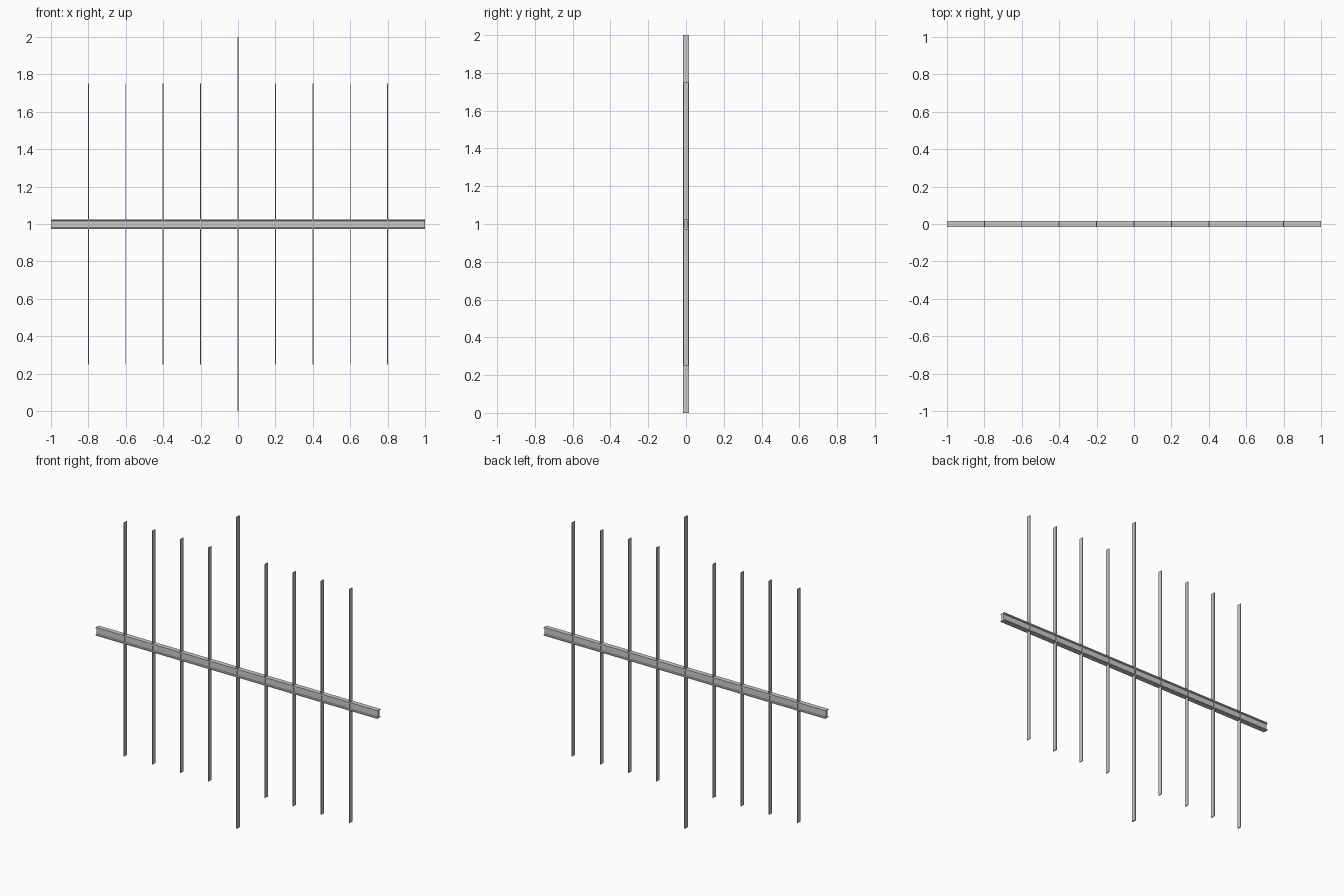
import bpy
import bmesh

if "Cube" in bpy.data.objects:
    bpy.data.objects.remove(bpy.data.objects["Cube"])


def box(name, center, size):
    bm = bmesh.new()
    bmesh.ops.create_cube(bm, size=1)
    bmesh.ops.scale(bm, vec=size, verts=bm.verts)
    bmesh.ops.translate(bm, vec=center, verts=bm.verts)
    return finish(name, bm)


def finish(name, bm):
    bmesh.ops.recalc_face_normals(bm, faces=bm.faces)
    mesh = bpy.data.meshes.new(name)
    bm.to_mesh(mesh)
    bm.free()
    obj = bpy.data.objects.new(name, mesh)
    bpy.context.collection.objects.link(obj)
    return obj


# Horizontal boom: shallow I-section swept along x
half = [(0.015, 0.972), (0.015, 0.979), (0.009, 0.982),
        (0.009, 1.015), (0.015, 1.018), (0.015, 1.025)]
profile = half + [(-y, z) for y, z in reversed(half)]
bm = bmesh.new()
face = bm.faces.new([bm.verts.new((-1, y, z)) for y, z in profile])
ext = bmesh.ops.extrude_face_region(bm, geom=[face], use_keep_orig=True)
bmesh.ops.translate(bm, vec=(2, 0, 0),
                    verts=[v for v in ext["geom"] if isinstance(v, bmesh.types.BMVert)])
finish("horizontal_boom", bm)

# Vertical flat bars, the middle one taller
for i in range(-4, 5):
    if i == 0:
        box("center_bar", (0, 0, 1), (0.008, 0.03, 2))
    else:
        box(f"side_bar_{i + 5}", (i * 0.2, 0, 1), (0.005, 0.028, 1.5))
